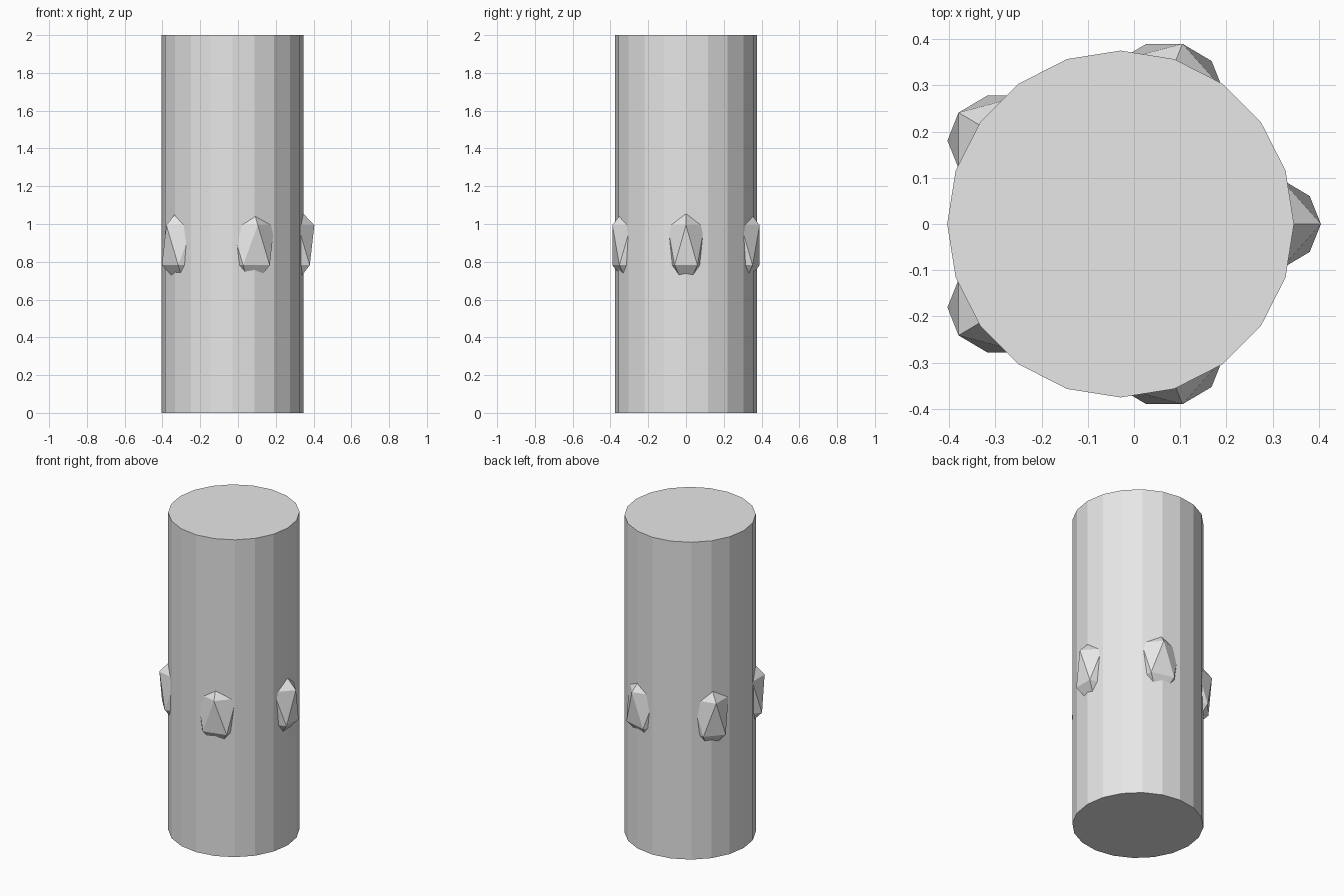
import bpy
import math

if "Cube" in bpy.data.objects:
    bpy.data.objects.remove(bpy.data.objects["Cube"])

# Main dimensions
CX = -0.029          # column axis, offset by the protruding knobs
RADIUS = 0.375
HEIGHT = 2.0
KNOB_RING = 0.307
KNOB_Z = 0.888
KNOB_SCALE = (0.141, 0.115, 0.237)

grey = bpy.data.materials.new("plain grey")
grey.diffuse_color = (0.8, 0.8, 0.8, 1.0)
grey.use_nodes = True
grey.node_tree.nodes["Principled BSDF"].inputs["Base Color"].default_value = grey.diffuse_color


def finish(name):
    obj = bpy.context.object
    obj.name = name
    obj.data.materials.append(grey)
    return obj


# Twenty-sided column with flat caps
bpy.ops.mesh.primitive_cylinder_add(
    vertices=20, radius=RADIUS, depth=HEIGHT,
    location=(CX, 0, HEIGHT / 2), rotation=(0, 0, math.pi / 2))
finish("column")

# Five faceted knobs half sunk into the column
for i in range(5):
    a = i * math.tau / 5
    bpy.ops.mesh.primitive_ico_sphere_add(
        subdivisions=1, radius=1,
        location=(CX + KNOB_RING * math.cos(a), KNOB_RING * math.sin(a), KNOB_Z))
    knob = finish(f"knob_{i + 1}")
    knob.scale = KNOB_SCALE
